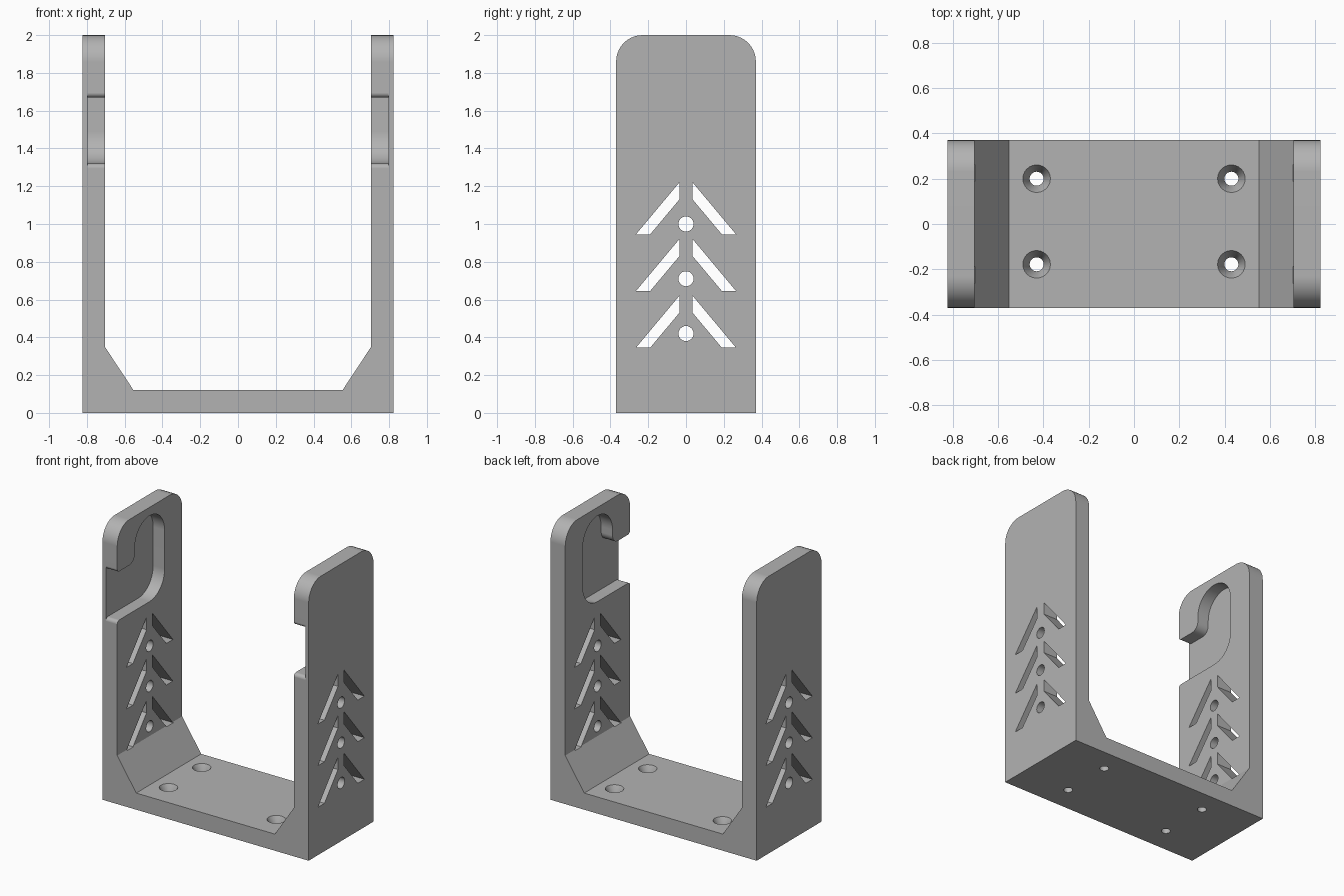
import bpy, bmesh
from math import sin, cos, radians, pi

cube = bpy.data.objects.get("Cube")
if cube:
    bpy.data.objects.remove(cube, do_unlink=True)

DEPTH, WALL_OUT, WALL_IN, POCKET = 0.37, 0.823, 0.705, 0.796

grey = bpy.data.materials.new("plain grey")
grey.use_nodes = True
colour = (0.45, 0.45, 0.45, 1)
grey.diffuse_color = colour
grey.node_tree.nodes["Principled BSDF"].inputs["Base Color"].default_value = colour


def arc(cy, cz, r, a0, a1, n=10):
    """Points on an arc, angles in degrees."""
    return [(cy + r * cos(radians(a0 + (a1 - a0) * i / n)),
             cz + r * sin(radians(a0 + (a1 - a0) * i / n))) for i in range(n + 1)]


def finish(bm, name):
    bmesh.ops.recalc_face_normals(bm, faces=bm.faces)
    mesh = bpy.data.meshes.new(name)
    bm.to_mesh(mesh)
    bm.free()
    mesh.materials.append(grey)
    obj = bpy.data.objects.new(name, mesh)
    bpy.context.collection.objects.link(obj)
    return obj


def extrude(bm, points, axis, start, end):
    """Extrude a profile along x (points are y, z) or y (points are x, z)."""
    def at(p, d):
        return (d, p[0], p[1]) if axis == "x" else (p[0], d, p[1])
    face = bm.faces.new([bm.verts.new(at(p, start)) for p in points])
    ext = bmesh.ops.extrude_face_region(bm, geom=[face])
    moved = [g for g in ext["geom"] if isinstance(g, bmesh.types.BMVert)]
    step = end - start
    bmesh.ops.translate(bm, verts=moved,
                        vec=(step, 0, 0) if axis == "x" else (0, step, 0))


# U-shaped bracket with sloped inside corners
half = [(WALL_OUT, 0), (WALL_OUT, 2), (WALL_IN, 2), (WALL_IN, 0.35), (0.553, 0.12)]
bm = bmesh.new()
extrude(bm, half + [(-x, z) for x, z in reversed(half)], "y", -DEPTH, DEPTH)

# Rounded upper corners of both walls
corners = [e for e in bm.edges
           if all(v.co.z > 1.99 for v in e.verts)
           and abs(e.verts[0].co.y - e.verts[1].co.y) < 0.01]
bmesh.ops.bevel(bm, geom=corners, offset=0.14, segments=10, profile=0.5,
                affect="EDGES")
bracket = finish(bm, "bracket")

# Hooked pockets in the inner wall faces, open at the front
outline = ([(-0.45, 1.295)] + arc(-0.345, 1.295, 0.025, 180, 90, 5)
           + arc(0, 1.49, 0.17, 270, 360) + arc(0, 1.77, 0.17, 0, 180, 20)
           + arc(-0.23, 1.73, 0.06, 0, -90, 6)
           + arc(-0.345, 1.695, 0.025, 270, 180, 5) + [(-0.45, 1.695)])
bm = bmesh.new()
for side in (-1, 1):
    extrude(bm, outline, "x", side * 0.6, side * POCKET)
pockets = finish(bm, "pocket_cutter")

# Chevron slots and round holes through both walls
bm = bmesh.new()
slot = [(0.035, 0.275), (0.035, 0.185), (0.19, 0), (0.265, 0)]
for side in (-1, 1):
    for row in range(3):
        for flip in (-1, 1):
            extrude(bm, [(flip * y, z + 0.345 + 0.3 * row) for y, z in slot],
                    "x", side * 0.5, side * 0.9)
        circle = arc(0, 0.42 + 0.29 * row, 0.04, 0, 360, 24)[:-1]
        extrude(bm, circle, "x", side * 0.5, side * 0.9)
slots = finish(bm, "slot_cutter")

# Countersunk screw holes in the base
bm = bmesh.new()
rings = [(0.031, -0.05), (0.031, 0.06), (0.061, 0.12), (0.061, 0.2)]
for x in (-0.43, 0.43):
    for y in (-0.178, 0.2):
        loops = [[bm.verts.new((x + r * cos(pi * i / 12), y + r * sin(pi * i / 12), z))
                  for i in range(24)] for r, z in rings]
        for low, high in zip(loops, loops[1:]):
            for i in range(24):
                j = (i + 1) % 24
                bm.faces.new((low[i], low[j], high[j], high[i]))
        bm.faces.new(loops[0])
        bm.faces.new(loops[-1])
screw_holes = finish(bm, "screw_hole_cutter")

# Cut everything and keep only the bracket
bpy.ops.object.select_all(action="DESELECT")
bracket.select_set(True)
bpy.context.view_layer.objects.active = bracket
for cutter in (pockets, slots, screw_holes):
    cutter.hide_render = True
    mod = bracket.modifiers.new(cutter.name, "BOOLEAN")
    mod.operation = "DIFFERENCE"
    mod.solver = "EXACT"
    mod.object = cutter
    bpy.ops.object.modifier_apply(modifier=mod.name)
    bpy.data.objects.remove(cutter, do_unlink=True)

bpy.ops.object.shade_smooth_by_angle(angle=radians(30))
weighted = bracket.modifiers.new("even_shading", "WEIGHTED_NORMAL")
weighted.keep_sharp = True
